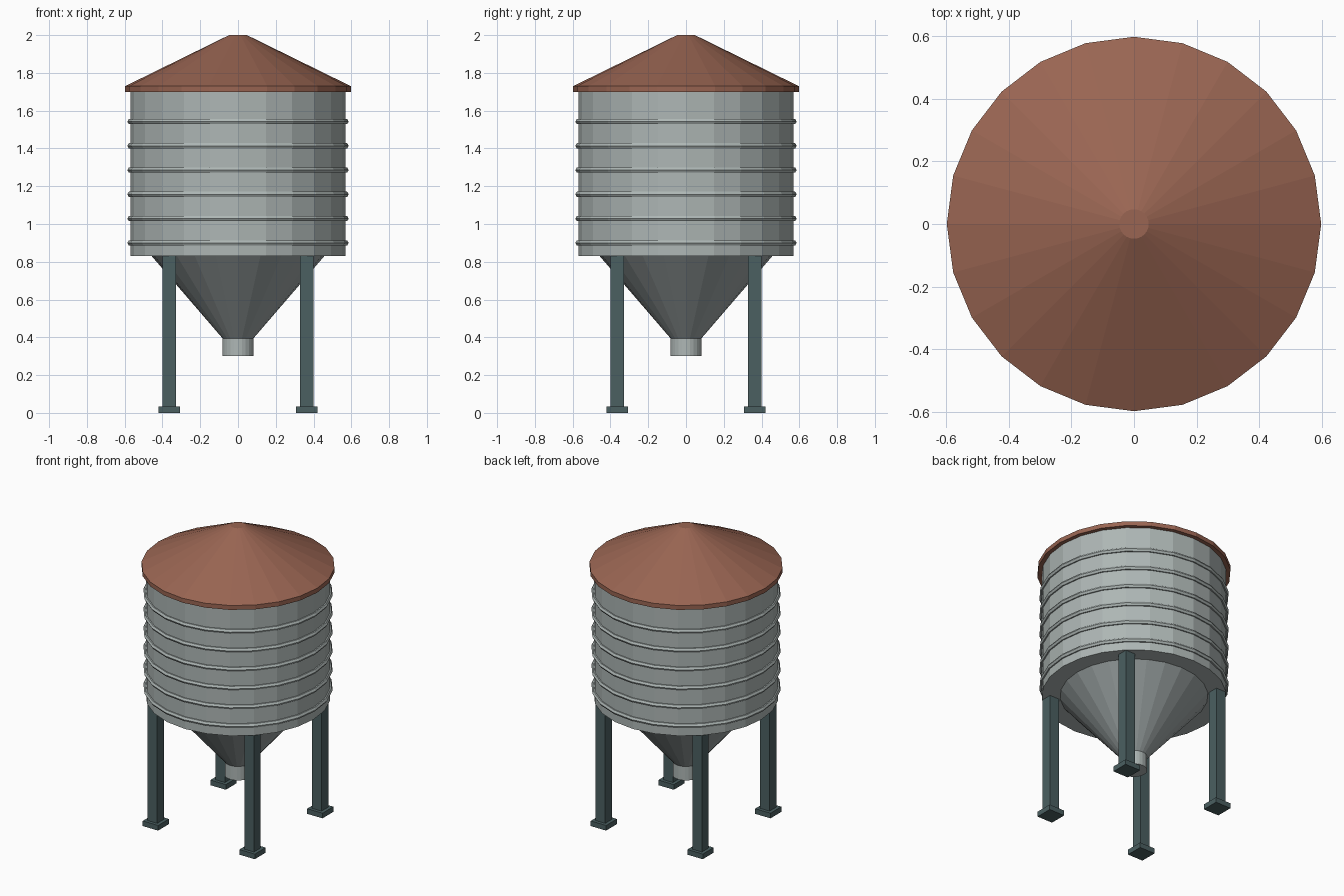
import bpy, bmesh
from math import cos, sin, tau

if "Cube" in bpy.data.objects:
    bpy.data.objects.remove(bpy.data.objects["Cube"])

SIDES = 24


def material(name, rgb):
    m = bpy.data.materials.new(name)
    m.diffuse_color = (*rgb, 1)
    m.use_nodes = True
    m.node_tree.nodes["Principled BSDF"].inputs["Base Color"].default_value = m.diffuse_color
    return m


STEEL = material("galvanised_steel", (0.42, 0.47, 0.46))
HOPPER = material("hopper_steel", (0.33, 0.37, 0.37))
RUST = material("roof_red", (0.32, 0.13, 0.085))
DARK = material("leg_paint", (0.07, 0.115, 0.12))


def finish(name, bm, mat):
    bmesh.ops.recalc_face_normals(bm, faces=bm.faces)
    mesh = bpy.data.meshes.new(name)
    bm.to_mesh(mesh)
    bm.free()
    mesh.materials.append(mat)
    obj = bpy.data.objects.new(name, mesh)
    bpy.context.collection.objects.link(obj)
    return obj


def lathe(name, profile, mat, closed=False):
    """Revolve (radius, z) points about z; cap the ends unless the profile is a loop."""
    bm = bmesh.new()
    rings = [[bm.verts.new((r * cos(tau * i / SIDES), r * sin(tau * i / SIDES), z))
              for i in range(SIDES)] for r, z in profile]
    pairs = list(zip(rings, rings[1:]))
    if closed:
        pairs.append((rings[-1], rings[0]))
    else:
        bm.faces.new(rings[0])
        bm.faces.new(rings[-1])
    for a, b in pairs:
        for i in range(SIDES):
            j = (i + 1) % SIDES
            bm.faces.new((a[i], a[j], b[j], b[i]))
    return finish(name, bm, mat)


def box(name, centre, size, mat):
    bm = bmesh.new()
    bmesh.ops.create_cube(bm, size=1)
    bmesh.ops.scale(bm, vec=size, verts=bm.verts)
    bmesh.ops.translate(bm, vec=centre, verts=bm.verts)
    return finish(name, bm, mat)


# Tank wall, roof with eave band, discharge hopper and spout
lathe("tank_body", [(0.57, 0.83), (0.57, 1.70)], STEEL)
lathe("roof", [(0.597, 1.70), (0.597, 1.73), (0.047, 2.0)], RUST)
lathe("hopper", [(0.082, 0.395), (0.457, 0.83)], HOPPER)
lathe("spout", [(0.082, 0.30), (0.082, 0.395)], STEEL)

# Corrugation ribs
for k in range(6):
    z = 0.90 + 0.1285 * k
    section = [(0.57 + 0.016 * cos(tau * s / 6), z + 0.016 * sin(tau * s / 6))
               for s in range(6)]
    lathe(f"rib_{k + 1}", section, STEEL, closed=True)

# Four legs with foot plates
for fb, sy in (("front", -1), ("back", 1)):
    for lr, sx in (("left", -1), ("right", 1)):
        x, y = sx * 0.364, sy * 0.364
        box(f"{fb}_{lr}_leg", (x, y, 0.43), (0.072, 0.072, 0.80), DARK)
        box(f"{fb}_{lr}_foot", (x, y, 0.0175), (0.116, 0.116, 0.035), DARK)
